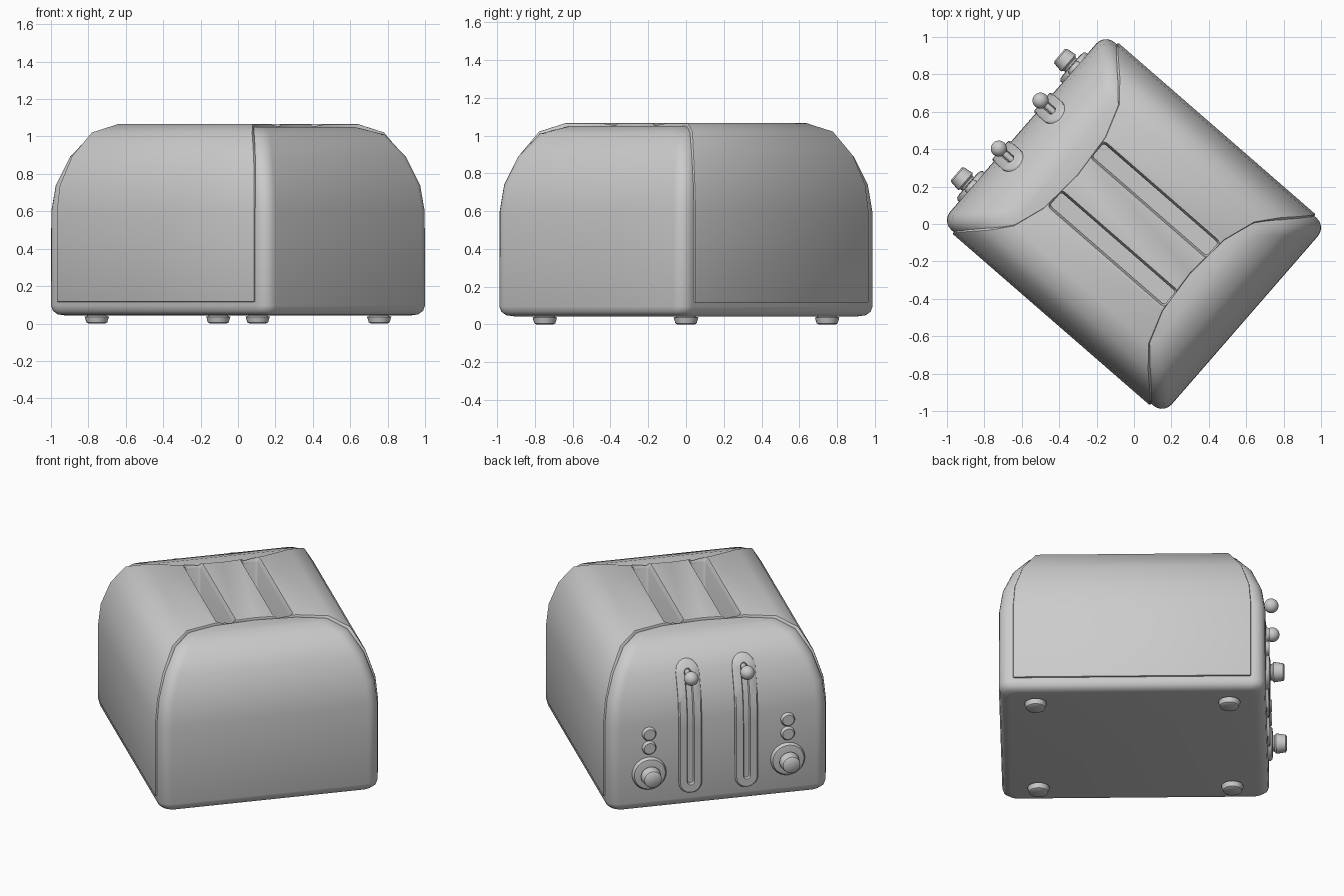
import bpy, bmesh
from math import sin, cos, pi, radians

if "Cube" in bpy.data.objects:
    bpy.data.objects.remove(bpy.data.objects["Cube"])

YAW = radians(-41)   # the whole toaster is turned on its stand


def make(name, verts, faces):
    me = bpy.data.meshes.new(name)
    me.from_pydata(verts, [], faces)
    bm = bmesh.new()
    bm.from_mesh(me)
    bmesh.ops.recalc_face_normals(bm, faces=bm.faces)
    bm.to_mesh(me)
    bm.free()
    ob = bpy.data.objects.new(name, me)
    bpy.context.collection.objects.link(ob)
    return ob


def loft(name, rings):
    n = len(rings[0])
    verts = [p for r in rings for p in r]
    faces = [(k*n + i, k*n + (i+1) % n, (k+1)*n + (i+1) % n, (k+1)*n + i)
             for k in range(len(rings)-1) for i in range(n)]
    faces += [tuple(range(n))[::-1], tuple((len(rings)-1)*n + i for i in range(n))]
    return make(name, verts, faces)


def rounded_rect(a, b, r, z, cy=0, seg=5):
    pts = []
    for q, (sx, sy) in enumerate(((1, 1), (-1, 1), (-1, -1), (1, -1))):
        for i in range(seg+1):
            t = (q + i/seg) * pi/2
            pts.append((sx*(a-r) + r*cos(t), cy + sy*(b-r) + r*sin(t), z))
    return pts


def lathe(name, profile, y, z, n=24):
    # profile of (radius, x) turned around an axis along x
    return loft(name, [[(x, y + r*cos(2*pi*i/n), z + r*sin(2*pi*i/n)) for i in range(n)]
                       for r, x in profile])


def apply_mods(ob):
    bpy.context.view_layer.objects.active = ob
    for m in list(ob.modifiers):
        bpy.ops.object.modifier_apply(modifier=m.name)


# Body: stacked rounded rectangles (z, half length, half width)
ROWS = [(.043, .73, .61), (.049, .76, .64), (.068, .778, .658), (.095, .785, .665),
        (.60, .783, .665), (.74, .763, .651), (.89, .706, .602), (1.01, .622, .524),
        (1.05, .505, .422)]
body = loft("body", [rounded_rect(a, b, .07, z) for z, a, b in ROWS])


def end_x(z):
    for (z0, a0, _), (z1, a1, _) in zip(ROWS, ROWS[1:]):
        if z <= z1:
            return a0 + (a1-a0)*(z-z0)/(z1-z0)
    return ROWS[-1][1]


# Wrap-over shell panel: arch points (y, z, half length)
half = [(.676, .115, .70), (.676, .60, .70), (.662, .74, .69), (.614, .895, .645),
        (.540, 1.022, .57), (.430, 1.067, .48), (.25, 1.067, .42)]
arch = [(-y, z, u) for y, z, u in half] + [(0, 1.067, .40)] + half[::-1]
verts = [p for y, z, u in arch for p in ((-u, y, z), (u, y, z))]
faces = [(2*i, 2*i+1, 2*i+3, 2*i+2) for i in range(len(arch)-1)]
shell = make("shell_panel", verts, faces)
if shell.data.polygons[len(half)].normal.z < 0:
    shell.data.flip_normals()
sol = shell.modifiers.new("thick", 'SOLIDIFY')
sol.thickness, sol.offset = .035, -1
bev = shell.modifiers.new("soft", 'BEVEL')
bev.width, bev.segments, bev.limit_method, bev.angle_limit = .007, 2, 'ANGLE', radians(50)
apply_mods(shell)

# Bread slots cut through shell and body
for s in (-1, 1):
    cutter = loft("slot_cutter", [rounded_rect(.405+e, .046+e, .015+e, z, s*.173)
                                  for e, z in ((0, .3), (0, 1.04), (.014, 1.069), (.014, 1.2))])
    for ob in (body, shell):
        m = ob.modifiers.new("slot", 'BOOLEAN')
        m.operation, m.solver, m.object = 'DIFFERENCE', 'EXACT', cutter
        apply_mods(ob)
    bpy.data.objects.remove(cutter)

# Feet
for sx in (-1, 1):
    for sy in (-1, 1):
        loft("foot", [[(sx*.57 + r*cos(i*pi/10), sy*.495 + r*sin(i*pi/10), z) for i in range(20)]
                      for r, z in ((.045, 0), (.056, .006), (.065, .036), (.05, .042), (.05, .06))])


def stadium(w, lo, hi, lift, y):
    # capsule outline hugging the curved front, right side up then left side down
    side = [(w*sin(t), lo + w - w*cos(t)) for t in [.05 + i*(pi/2-.05)/5 for i in range(6)]]
    side += [(w, lo + w + (hi-lo-2*w)*i/12) for i in range(1, 12)]
    side += [(v, hi + lo - z) for v, z in side[5::-1]]
    loop = side + [(-v, z) for v, z in side[::-1]]
    return [(-end_x(z) - lift, y + v, z) for v, z in loop]


for s in (-1, 1):
    # Lever track plate with sunken groove
    y = s*.17
    rings = [stadium(.07, .125, .945, -.01, y), stadium(.07, .125, .945, .008, y),
             stadium(.062, .133, .937, .015, y), stadium(.022, .18, .90, .015, y),
             stadium(.016, .186, .894, .003, y)]
    n = len(rings[0])
    v = [p for r in rings for p in r]
    f = [(k*n+i, k*n+(i+1) % n, (k+1)*n+(i+1) % n, (k+1)*n+i) for k in range(4) for i in range(n)]
    f += [(4*n+i, 4*n+i+1, 5*n-2-i, 5*n-1-i) for i in range(n//2-1)]
    f += [(i, n-1-i, n-2-i, i+1) for i in range(n//2-1)]
    make("lever_track", v, f)

    # Lever stem and ball
    lathe("lever_stem", [(.017, -.66), (.017, -.81)], y, .875, 12)
    lathe("lever_ball", [(max(.043*sin(pi*i/12), .001), -.81 + .043*cos(pi*i/12))
                         for i in range(13)], y, .875)

    # Browning knob on its dish, with two buttons above
    y = s*.42
    lathe("knob_base", [(.103, -.76), (.103, -.795), (.094, -.806), (.07, -.81)], y, .28, 32)
    lathe("knob", [(.045, -.78), (.048, -.82), (.06, -.83), (.052, -.885), (.042, -.893)], y, .28)
    for z in (.445, .535):
        lathe("button", [(.042, -.76), (.042, -.795), (.034, -.805)], y, z, 20)

# Turn everything and smooth it
for ob in bpy.context.scene.objects:
    ob.rotation_euler.z = YAW
    ob.select_set(True)
bpy.context.view_layer.objects.active = body
bpy.ops.object.shade_smooth_by_angle(angle=radians(40))
